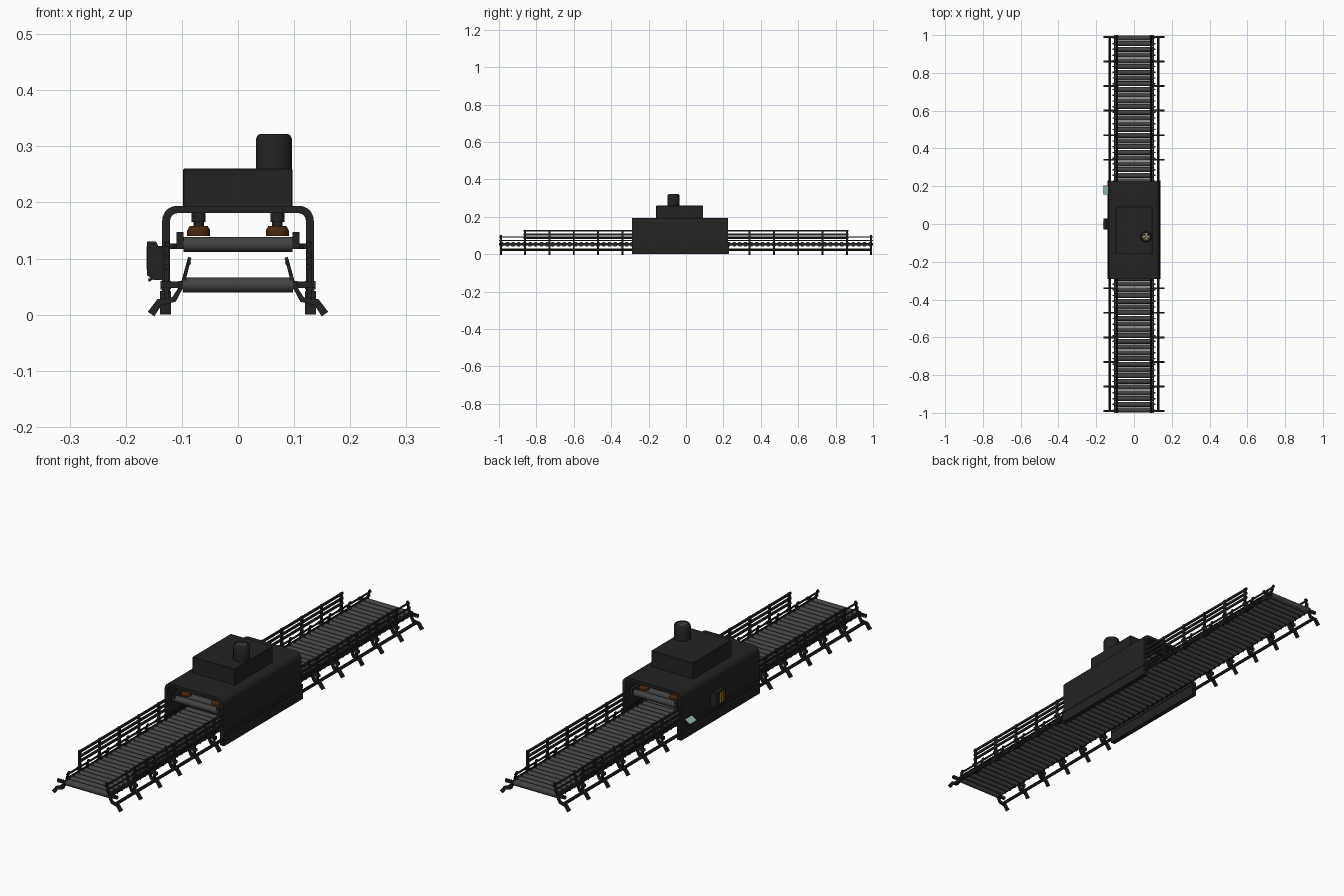
import bpy, bmesh, math
from mathutils import Vector, Matrix

if "Cube" in bpy.data.objects:
    bpy.data.objects.remove(bpy.data.objects["Cube"])


def mat(name, c):
    m = bpy.data.materials.new(name)
    m.diffuse_color = (*c, 1)
    m.use_nodes = True
    m.node_tree.nodes["Principled BSDF"].inputs["Base Color"].default_value = m.diffuse_color
    return m


BLACK = mat("black_paint", (0.016, 0.016, 0.016))
GREY = mat("roller_grey", (0.055, 0.055, 0.057))
BROWN = mat("brown_bristle", (0.07, 0.022, 0.005))
YELLOW = mat("yellow", (0.45, 0.27, 0.02))
SCREEN = mat("pale_green", (0.30, 0.48, 0.42))
STEEL = mat("light_steel", (0.35, 0.35, 0.33))


def finish(name, bm, m, smooth=False):
    bmesh.ops.recalc_face_normals(bm, faces=bm.faces)
    me = bpy.data.meshes.new(name)
    bm.to_mesh(me)
    bm.free()
    me.materials.append(m)
    ob = bpy.data.objects.new(name, me)
    bpy.context.collection.objects.link(ob)
    if smooth:
        bpy.context.view_layer.objects.active = ob
        ob.select_set(True)
        bpy.ops.object.shade_smooth_by_angle(angle=math.radians(40))
        ob.select_set(False)
    return ob


def box(bm, x0, x1, y0, y1, z0, z1):
    mx = Matrix.Translation(((x0 + x1) / 2, (y0 + y1) / 2, (z0 + z1) / 2))
    mx = mx @ Matrix.Diagonal((abs(x1 - x0), y1 - y0, z1 - z0, 1))
    return bmesh.ops.create_cube(bm, size=1, matrix=mx)["verts"]


def rod(bm, a, b, r, n=8, r2=None):
    a, b = Vector(a), Vector(b)
    d = b - a
    rot = d.to_track_quat('Z', 'Y').to_matrix().to_4x4()
    bmesh.ops.create_cone(bm, cap_ends=True, segments=n, radius1=r, radius2=r if r2 is None else r2,
                          depth=d.length, matrix=Matrix.Translation((a + b) / 2) @ rot)


def strip(bm, pts, widths, y, depth):
    # bent flat bar in the xz plane, extruded along y
    left, right = [], []
    for i, (p, w) in enumerate(zip(pts, widths)):
        q0, q1 = Vector(pts[max(i - 1, 0)]), Vector(pts[min(i + 1, len(pts) - 1)])
        d = (q1 - q0).normalized()
        n = Vector((-d.y, d.x)) * w / 2
        left.append(Vector(p) + n)
        right.append(Vector(p) - n)
    prism(bm, left + right[::-1], y - depth / 2, y + depth / 2)


def prism(bm, loop, y0, y1):
    f = bm.faces.new([bm.verts.new((p[0], y0, p[1])) for p in loop])
    r = bmesh.ops.extrude_face_region(bm, geom=[f])
    vs = [g for g in r["geom"] if isinstance(g, bmesh.types.BMVert)]
    bmesh.ops.translate(bm, verts=vs, vec=(0, y1 - y0, 0))


# conveyor rollers with axle pins
bm = bmesh.new()
pins = bmesh.new()
N = 66
for i in range(N):
    y = -0.985 + 1.97 * i / (N - 1)
    rod(bm, (-0.098, y, 0.053), (0.098, y, 0.053), 0.0132, 12)
    rod(pins, (-0.114, y, 0.053), (0.114, y, 0.053), 0.004, 6)
finish("conveyor_rollers", bm, GREY, True)
finish("roller_axles", pins, BLACK)

# long rails on both sides
bm = bmesh.new()
for s in (-1, 1):
    box(bm, s * 0.098, s * 0.106, -1, 1, 0.046, 0.060)
    rod(bm, (s * 0.129, -0.99, 0.024), (s * 0.129, 0.99, 0.024), 0.0065)
    rod(bm, (s * 0.088, -1, 0.092), (s * 0.088, 1, 0.092), 0.004)
    rod(bm, (s * 0.093, -1, 0.074), (s * 0.093, 1, 0.074), 0.003)
finish("side_rails", bm, BLACK, True)

# fences and bent feet at each station
stations = [0.99, 0.86, 0.73, 0.60, 0.47, 0.34]
fence, feet = bmesh.new(), bmesh.new()
for s in (-1, 1):
    for y0, y1 in ((-0.87, -0.28), (0.21, 0.87)):
        for z in (0.125, 0.105, 0.085):
            box(fence, s * 0.122, s * 0.129, y0, y1, z - 0.0045, z + 0.0045)
    for e in (-1, 1):
        for y in stations:
            yy = e * y
            strip(feet, [(s * 0.155, 0.001), (s * 0.140, 0.022), (s * 0.114, 0.027),
                         (s * 0.099, 0.053), (s * 0.086, 0.102)],
                  [0.014, 0.013, 0.010, 0.007, 0.006], yy, 0.010)
            box(feet, s * 0.100, s * 0.138, yy - 0.005, yy + 0.005, 0.047, 0.059)
            if y < 0.9:
                box(fence, s * 0.123, s * 0.131, yy - 0.005, yy + 0.005, 0.02, 0.13)
finish("side_fences", fence, BLACK)
finish("bent_feet", feet, BLACK)

# tunnel housing: rounded arch profile
Y0, Y1 = -0.29, 0.225


def arch(w, top, r):
    pts = [(-w, 0.0)]
    for cx, a0 in ((-w + r, 180), (w - r, 90)):
        for k in range(6):
            a = math.radians(a0 - 18 * k)
            pts.append((cx + r * math.cos(a), top - r + r * math.sin(a)))
    return pts + [(w, 0.0)]


bm = bmesh.new()
prism(bm, arch(0.135, 0.194, 0.026) + arch(0.121, 0.181, 0.014)[::-1], Y0, Y1)
finish("tunnel_housing", bm, BLACK, True)

bm = bmesh.new()
for s in (-1, 1):
    box(bm, s * 0.119, s * 0.139, Y0, Y1 + 0.005, 0.0, 0.042)
    box(bm, s * 0.119, s * 0.138, Y0, Y1 + 0.005, 0.045, 0.060)
finish("housing_skirts", bm, BLACK)

# top cabinet
bm = bmesh.new()
box(bm, -0.098, 0.097, -0.16, 0.092, 0.19, 0.26)
ob = finish("top_cabinet", bm, BLACK)
bv = ob.modifiers.new("edge", 'BEVEL')
bv.width, bv.segments = 0.002, 1

# exhaust stack: lathed open tube with rounded rim
CX, CY = 0.064, -0.067
prof = [(0.032, 0.255), (0.032, 0.313), (0.0295, 0.319), (0.025, 0.322), (0.022, 0.320), (0.022, 0.308)]
bm = bmesh.new()
vs = [bm.verts.new((CX + r, CY, z)) for r, z in prof]
es = [bm.edges.new(p) for p in zip(vs, vs[1:])]
bmesh.ops.spin(bm, geom=vs + es, cent=(CX, CY, 0), axis=(0, 0, 1), angle=math.tau, steps=20)
bmesh.ops.remove_doubles(bm, verts=bm.verts, dist=1e-5)
finish("exhaust_stack", bm, BLACK, True)

bm = bmesh.new()
rod(bm, (CX, CY, 0.306), (CX, CY, 0.310), 0.023, 16)
finish("stack_floor", bm, BLACK)
bm = bmesh.new()
for k in range(4):
    vs = box(bm, 0.004, 0.019, -0.0035, 0.0035, 0.310, 0.313)
    bmesh.ops.rotate(bm, verts=vs, cent=(0, 0, 0), matrix=Matrix.Rotation(math.tau * k / 4, 3, 'Z'))
    bmesh.ops.translate(bm, verts=vs, vec=(CX, CY, 0))
finish("fan_blades", bm, YELLOW)
bm = bmesh.new()
for k in (-2, -1, 0, 1, 2):
    o = k * 0.0078
    h = math.sqrt(0.0225 ** 2 - o * o)
    box(bm, CX + o - 0.001, CX + o + 0.001, CY - h, CY + h, 0.316, 0.318)
    box(bm, CX - h, CX + h, CY + o - 0.001, CY + o + 0.001, 0.316, 0.318)
finish("stack_grille", bm, STEEL)

# upper pressing rollers inside the tunnel
up, beam = bmesh.new(), bmesh.new()
for i in range(12):
    y = -0.265 + i * 0.042
    rod(up, (-0.097, y, 0.125), (0.097, y, 0.125), 0.0135, 14)
    rod(beam, (-0.117, y, 0.122), (0.117, y, 0.122), 0.0045, 8)
for s in (-1, 1):
    box(beam, s * 0.097, s * 0.110, Y0 + 0.01, Y1 - 0.01, 0.117, 0.147)
    for y in (-0.2, 0.0, 0.15):
        box(beam, s * 0.108, s * 0.123, y - 0.01, y + 0.01, 0.117, 0.127)
finish("upper_rollers", up, GREY, True)
finish("upper_roller_frame", beam, BLACK)

# hanging brushes inside the tunnel
br, stem = bmesh.new(), bmesh.new()
for s in (-1, 1):
    for i in range(6):
        x, y = s * 0.070, -0.24 + i * 0.083
        rod(br, (x, y, 0.140), (x, y, 0.150), 0.0205, 16)
        rod(br, (x, y, 0.150), (x, y, 0.158), 0.0205, 16, 0.016)
        rod(stem, (x, y, 0.157), (x, y, 0.165), 0.009, 12)
        rod(stem, (x, y, 0.165), (x, y, 0.183), 0.0125, 12)
finish("brush_heads", br, BROWN, True)
finish("brush_spindles", stem, BLACK, True)

# control box on the left wall, with yellow indicator strips
bm = bmesh.new()
prism(bm, [(-0.133, 0.062), (-0.150, 0.062), (-0.162, 0.070), (-0.162, 0.130),
           (-0.146, 0.130), (-0.142, 0.122), (-0.133, 0.122)], -0.03, 0.03)
finish("control_box", bm, BLACK)
bm = bmesh.new()
for k in range(3):
    y = -0.018 + k * 0.012
    box(bm, -0.1635, -0.161, y - 0.0025, y + 0.0025, 0.08, 0.122)
finish("indicator_strips", bm, YELLOW)

# tilted display tray near the back of the left wall
TILT = Matrix.Rotation(math.radians(-32), 3, 'Y')
for name, m, d in (("display_tray", BLACK, 0.0), ("display_screen", SCREEN, 0.0032)):
    bm = bmesh.new()
    k = 0.002 if d else 0
    vs = box(bm, -0.015 + k, 0.015 - k, 0.155 + k, 0.205 - k, -0.002 + d, 0.002 + d * 0.6)
    bmesh.ops.rotate(bm, verts=vs, cent=(0, 0, 0), matrix=TILT)
    bmesh.ops.translate(bm, verts=vs, vec=(-0.147, 0, 0.068))
    finish(name, bm, m)
